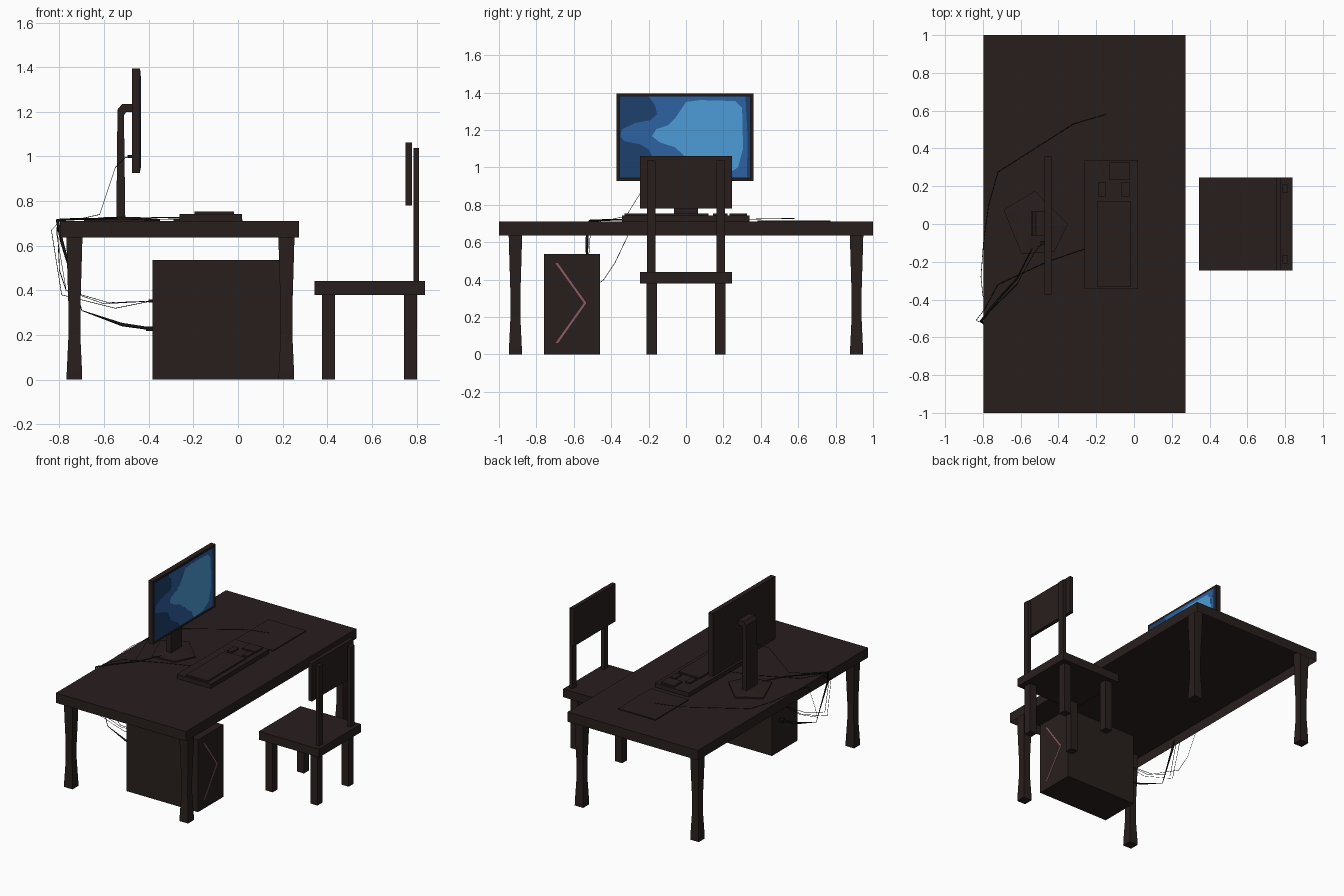
import bpy, bmesh
from mathutils import Vector


def material(name, r, g, b):
    m = bpy.data.materials.new(name)
    m.diffuse_color = (r, g, b, 1)
    return m


BROWN = material("dark brown", 0.0215, 0.0135, 0.0128)
BLACK = material("soft black", 0.008, 0.007, 0.007)
PINK = material("dusty pink", 0.27, 0.11, 0.125)
NAVY = material("navy blue", 0.0125, 0.05, 0.15)
BLUE = material("mid blue", 0.026, 0.122, 0.36)
SKY = material("sky blue", 0.075, 0.335, 0.68)


def add_mesh(name, bm, mat):
    bmesh.ops.recalc_face_normals(bm, faces=bm.faces)
    me = bpy.data.meshes.new(name)
    bm.to_mesh(me)
    bm.free()
    me.materials.append(mat)
    ob = bpy.data.objects.new(name, me)
    bpy.context.collection.objects.link(ob)
    return ob


def loft(name, rings, mat=BROWN, open_start=False):
    """Solid through rings that have equal point counts."""
    bm = bmesh.new()
    vs = [[bm.verts.new(p) for p in ring] for ring in rings]
    n = len(vs[0])
    if not open_start:
        bm.faces.new(vs[0])
    bm.faces.new(vs[-1])
    for a, b in zip(vs, vs[1:]):
        for i in range(n):
            j = (i + 1) % n
            bm.faces.new((a[i], a[j], b[j], b[i]))
    return add_mesh(name, bm, mat)


def prism(name, pts, offset, mat=BROWN, open_start=False):
    pts = [Vector(p) for p in pts]
    return loft(name, [pts, [p + Vector(offset) for p in pts]], mat, open_start)


def box(name, x0, x1, y0, y1, z0, z1, mat=BROWN, open_start=False):
    return prism(name, [(x0, y0, z0), (x1, y0, z0), (x1, y1, z0), (x0, y1, z0)],
                 (0, 0, z1 - z0), mat, open_start)


def square(x, y, z, w):
    h = w / 2
    return [(x - h, y - h, z), (x + h, y - h, z), (x + h, y + h, z), (x - h, y + h, z)]


def cable(name, pts, radii=None):
    """Thin four-sided tube along a path, with an optional radius per point."""
    cu = bpy.data.curves.new(name, 'CURVE')
    cu.dimensions = '3D'
    cu.bevel_depth = 0.001
    cu.bevel_resolution = 0
    cu.use_fill_caps = True
    sp = cu.splines.new('POLY')
    sp.points.add(len(pts) - 1)
    for i, p in enumerate(sp.points):
        p.co = (*pts[i], 1)
        p.radius = radii[i] if radii else 1.6
    tmp = bpy.data.objects.new(name + "_path", cu)
    bpy.context.collection.objects.link(tmp)
    bpy.context.view_layer.update()
    me = bpy.data.meshes.new_from_object(
        tmp.evaluated_get(bpy.context.evaluated_depsgraph_get()))
    bpy.data.objects.remove(tmp)
    me.materials.clear()
    me.materials.append(BLACK)
    bpy.context.collection.objects.link(bpy.data.objects.new(name, me))


# Desk: top hollow underneath, on waisted square legs
box("desk_top", -0.798, 0.273, -1, 1, 0.637, 0.71, open_start=True)
LEG = [(0, 0.07), (0.03, 0.069), (0.2, 0.053), (0.32, 0.053), (0.48, 0.063),
       (0.637, 0.072), (0.709, 0.072)]
for x, fx in ((-0.733, "back"), (0.217, "front")):
    for y, fy in ((-0.912, "left"), (0.912, "right")):
        loft(f"desk_leg_{fx}_{fy}", [square(x, y, z, w) for z, w in LEG])

# Chair
box("chair_seat", 0.343, 0.838, -0.245, 0.245, 0.38, 0.442)
for s in (-1, 1):
    side = "left" if s < 0 else "right"
    y0, y1 = sorted((s * 0.155, s * 0.212))
    box(f"chair_front_leg_{side}", 0.376, 0.434, y0, y1, 0, 0.38)
    box(f"chair_back_leg_{side}", 0.744, 0.802, y0, y1, 0, 0.38)
    y0, y1 = sorted((s * 0.163, s * 0.208))
    box(f"chair_back_post_{side}", 0.786, 0.812, y0, y1, 0.442, 1.037)
box("chair_backrest", 0.751, 0.779, -0.245, 0.245, 0.78, 1.062)

# Computer case with an arrow-shaped strip on its front
box("computer_case", -0.384, 0.203, -0.76, -0.461, 0, 0.537)
chevron = [(-0.698, 0.488), (-0.685, 0.488), (-0.533, 0.275), (-0.685, 0.06),
           (-0.698, 0.06), (-0.546, 0.275)]
prism("case_strip", [(0.202, y, z) for y, z in chevron], (0.003, 0, 0), PINK)

# Monitor with a black border and a patchy blue picture
box("monitor_body", -0.474, -0.438, -0.372, 0.36, 0.927, 1.395)
box("screen_border", -0.439, -0.4375, -0.361, 0.349, 0.938, 1.385, BLACK)
box("screen", -0.439, -0.437, -0.354, 0.341, 0.945, 1.378, NAVY)
mid = [(-0.198, 1.378), (-0.166, 1.333), (-0.155, 1.285), (-0.19, 1.253), (-0.273, 1.237),
       (-0.342, 1.204), (-0.352, 1.167), (-0.33, 1.14), (-0.246, 1.124), (-0.2, 1.097),
       (-0.166, 1.027), (-0.096, 0.99), (-0.06, 0.946), (0.325, 0.946), (0.33, 1.15),
       (0.318, 1.378)]
bright = [(0.0, 1.35), (0.075, 1.36), (0.262, 1.355), (0.3, 1.32), (0.305, 1.1),
          (0.278, 1.0), (0.21, 0.957), (0.1, 0.948), (0.075, 1.0), (0.0, 1.054),
          (-0.06, 1.108), (-0.14, 1.134), (-0.182, 1.167), (-0.16, 1.204),
          (-0.096, 1.226), (-0.053, 1.27)]
prism("screen_middle_patch", [(-0.438, y, z) for y, z in mid], (0.0017, 0, 0), BLUE)
prism("screen_bright_patch", [(-0.438, y, z) for y, z in bright], (0.0025, 0, 0), SKY)

# Monitor stand: bent column on a five-sided base
column = [(-0.545, 0.722), (-0.505, 0.722), (-0.511, 1.185), (-0.50, 1.2), (-0.474, 1.2),
          (-0.474, 1.235), (-0.52, 1.235), (-0.54, 1.21)]
prism("monitor_column", [(x, -0.063, z) for x, z in column], (0, 0.128, 0))
base = [Vector((x, y, 0.71)) for x, y in ((-0.69, 0.075), (-0.525, 0.175), (-0.35, 0.0),
                                          (-0.42, -0.145), (-0.595, -0.16))]
centre = Vector((-0.52, 0, 0.735))
rim = [p + Vector((0, 0, 0.01)) for p in base]
loft("monitor_base", [base, rim, [p.lerp(centre, 0.6) for p in rim]])

# Keyboard with raised key blocks
box("keyboard", -0.262, 0.018, -0.343, 0.34, 0.71, 0.742)
for name, b in (("main_keys", (-0.195, -0.018, -0.33, 0.12)),
                ("upper_keys", (-0.19, -0.15, 0.145, 0.222)),
                ("arrow_keys", (-0.065, -0.023, 0.145, 0.222)),
                ("number_keys", (-0.13, -0.02, 0.232, 0.325))):
    box(name, *b, 0.742, 0.753)

# Mouse mat
box("mouse_mat", -0.29, 0.02, 0.383, 0.772, 0.71, 0.717)

# Cables running over the back edge down to the case
cable("mouse_cable", [(-0.15, 0.58, 0.727), (-0.32, 0.53, 0.727), (-0.72, 0.275, 0.722),
                      (-0.77, 0.1, 0.718), (-0.797, -0.1, 0.718), (-0.81, -0.28, 0.70),
                      (-0.80, -0.38, 0.49), (-0.77, -0.44, 0.40), (-0.60, -0.52, 0.34),
                      (-0.39, -0.55, 0.352)])
cable("keyboard_cable", [(-0.255, -0.13, 0.72), (-0.46, -0.20, 0.718), (-0.72, -0.32, 0.72),
                         (-0.79, -0.45, 0.718), (-0.836, -0.51, 0.67), (-0.79, -0.53, 0.38),
                         (-0.55, -0.55, 0.32), (-0.39, -0.55, 0.352)])
cable("video_cable", [(-0.475, -0.10, 1.0), (-0.505, -0.12, 0.995), (-0.55, -0.19, 0.95),
                      (-0.62, -0.32, 0.74), (-0.70, -0.40, 0.722), (-0.80, -0.50, 0.72),
                      (-0.815, -0.52, 0.67), (-0.77, -0.53, 0.40), (-0.58, -0.55, 0.345),
                      (-0.39, -0.55, 0.352)])
cable("power_cable", [(-0.54, -0.13, 0.724), (-0.62, -0.29, 0.72), (-0.72, -0.40, 0.72),
                      (-0.81, -0.515, 0.715), (-0.79, -0.53, 0.62), (-0.70, -0.53, 0.31),
                      (-0.52, -0.55, 0.247), (-0.39, -0.56, 0.228)],
      [2, 3, 5, 7, 8, 2, 8, 7])
box("data_plug", -0.40, -0.384, -0.565, -0.535, 0.345, 0.36, BLACK)
box("power_plug", -0.412, -0.384, -0.575, -0.545, 0.217, 0.239, BLACK)
box("video_plug", -0.496, -0.474, -0.11, -0.09, 0.994, 1.006, BLACK)
